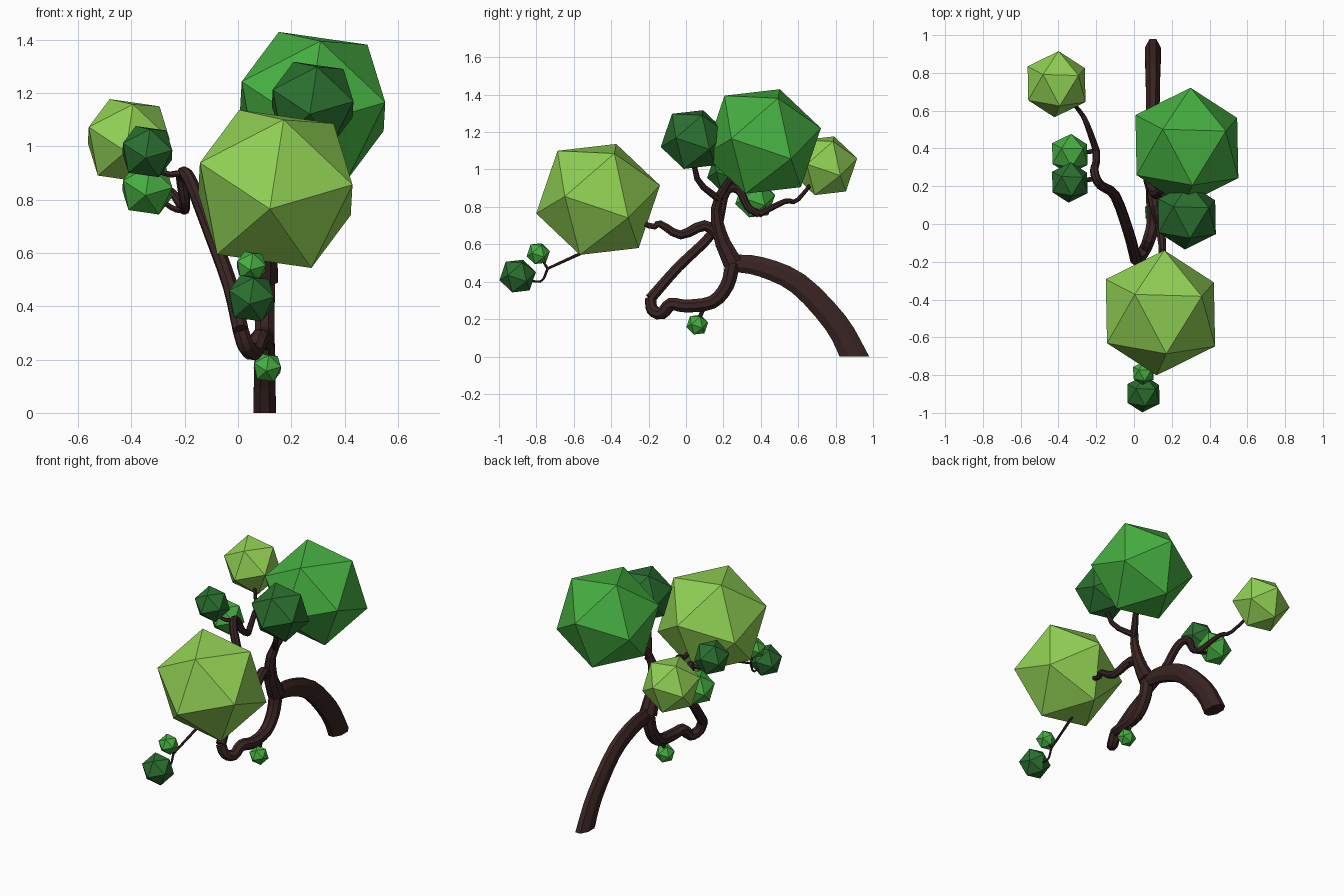
import bpy, bmesh, math
from mathutils import Vector, Matrix

if "Cube" in bpy.data.objects:
    bpy.data.objects.remove(bpy.data.objects["Cube"])


def material(name, rgb):
    linear = [((c / 255 + .055) / 1.055) ** 2.4 for c in rgb] + [1]
    mat = bpy.data.materials.new(name)
    mat.use_nodes = True
    mat.diffuse_color = linear
    mat.node_tree.nodes["Principled BSDF"].inputs["Base Color"].default_value = linear
    return mat


light_green = material("light_green", (145, 208, 84))
mid_green = material("mid_green", (70, 175, 65))
dark_green = material("dark_green", (43, 112, 48))
dark_bark = material("dark_bark", (58, 36, 36))


def add_object(name, bm, mat):
    mesh = bpy.data.meshes.new(name)
    bmesh.ops.recalc_face_normals(bm, faces=bm.faces)
    bm.to_mesh(mesh)
    bm.free()
    mesh.materials.append(mat)
    obj = bpy.data.objects.new(name, mesh)
    bpy.context.collection.objects.link(obj)


# Leaf clumps: icosahedra that share one tilt, set by two neighbouring corners
front_corner = Vector((-.06, -.97, -.22)).normalized()
upper_corner = Vector((.09, -.67, .76))
across = (upper_corner - upper_corner.project(front_corner)).normalized()
tilt = Matrix((across, front_corner.cross(across), front_corner)).transposed().to_4x4()


def clump(name, center, radius, mat):
    bm = bmesh.new()
    bmesh.ops.create_icosphere(bm, subdivisions=1, radius=radius,
                               matrix=Matrix.Translation(center) @ tilt)
    add_object(name, bm, mat)
    return center


front_leaves = clump("leaves_front", (.14, -.47, .84), .34, light_green)
crown_leaves = clump("leaves_crown_large", (.28, .41, 1.15), .32, mid_green)
crown_small = clump("leaves_crown_small", (.28, .04, 1.16), .18, dark_green)
back_leaves = clump("leaves_back", (-.41, .74, 1.02), .18, light_green)
side_upper = clump("leaves_side_upper", (-.34, .22, .98), .11, dark_green)
side_lower = clump("leaves_side_lower", (-.34, .37, .84), .11, mid_green)
tip_upper = clump("leaves_tip_upper", (.05, -.79, .55), .064, mid_green)
tip_lower = clump("leaves_tip_lower", (.05, -.9, .43), .1, dark_green)
hanging = clump("leaves_hanging", (.11, .06, .17), .06, mid_green)


# Branches: tapered tubes swept along a smoothed path
def smooth_path(path, steps=3):
    knots = [Vector(p) for p in path]
    padded = [2 * knots[0] - knots[1]] + knots + [2 * knots[-1] - knots[-2]]
    points = []
    for before, start, end, after in zip(padded, padded[1:], padded[2:], padded[3:]):
        for step in range(steps):
            t = step / steps
            points.append(start + t / 2 * (end - before + t * (
                2 * before - 5 * start + 4 * end - after
                + t * (3 * start - before - 3 * end + after))))
    return points + [knots[-1]]


def branch(name, path, start_radius, end_radius, sides=8, squash=1, grounded=False):
    points = smooth_path(path)
    last = len(points) - 1
    bm = bmesh.new()
    rings = []
    side = Vector((1, 0, 0))
    for i, point in enumerate(points):
        along = (points[min(i + 1, last)] - points[max(i - 1, 0)]).normalized()
        side = (side - side.project(along)).normalized()
        up = along.cross(side)
        radius = start_radius + (end_radius - start_radius) * i / last
        ring = []
        for k in range(sides):
            angle = math.tau * (k + .5) / sides
            corner = point + radius * (side * squash * math.cos(angle) + up * math.sin(angle))
            if grounded and i == 0:
                corner -= along * (corner.z / along.z)  # flat foot
            ring.append(bm.verts.new(corner))
        rings.append(ring)
    for lower, upper in zip(rings, rings[1:]):
        for k in range(sides):
            n = (k + 1) % sides
            bm.faces.new((lower[k], lower[n], upper[n], upper[k]))
    bm.faces.new(rings[0])
    bm.faces.new(rings[-1])
    add_object(name, bm, dark_bark)


# Trunk, stem and the branches holding the large clumps
fork = (.1, .25, .5)
branch("trunk", [(.1, .9, 0), (.1, .8, .18), (.1, .6, .39), (.1, .4, .48), fork],
       .077, .05, squash=.6, grounded=True)
branch("stem", [fork, (.11, .18, .66), (.15, .18, .86), crown_leaves], .055, .01)
branch("crown_branch", [(.14, .19, .83), (.23, .06, .95), crown_small], .022, .01)
branch("front_branch", [(.1, .2, .63), (.11, .1, .7), (.14, -.03, .65),
                        (.15, -.14, .71), (.14, -.2, .7), front_leaves], .036, .01)

# Branch that drops, loops around and climbs to the back
bend = (.01, -.19, .31)
bow = (-.2, .24, .9)
dip = (-.2, .39, .76)
branch("loop_drop", [fork, (.1, .22, .38), (.1, .14, .29), (.1, 0, .27),
                     (.08, -.08, .28), (.06, -.13, .23), (.03, -.18, .25), bend],
       .042, .031)
branch("loop_climb", [bend, (-.03, -.04, .48), (-.1, .15, .67), (-.17, .2, .85),
                      bow, (-.21, .29, .88), (-.2, .33, .8), dip], .031, .019)
branch("back_twig", [dip, (-.25, .53, .83), (-.29, .6, .84), back_leaves], .019, .008)

# Thin twigs holding the small clumps
tip_fork = (.05, -.74, .47)
branch("side_twig_upper", [bow, (-.28, .23, .9), side_upper], .014, .008, 6)
branch("side_twig_lower", [dip, (-.25, .38, .77), side_lower], .014, .008, 6)
branch("hanging_twig", [(.1, .1, .28), hanging], .014, .008, 6)
branch("tip_twig", [(.08, -.5, .58), tip_fork], .009, .007, 6)
branch("tip_twig_upper", [tip_fork, tip_upper], .007, .005, 6)
branch("tip_twig_lower", [tip_fork, (.05, -.78, .4), tip_lower], .007, .005, 6)
